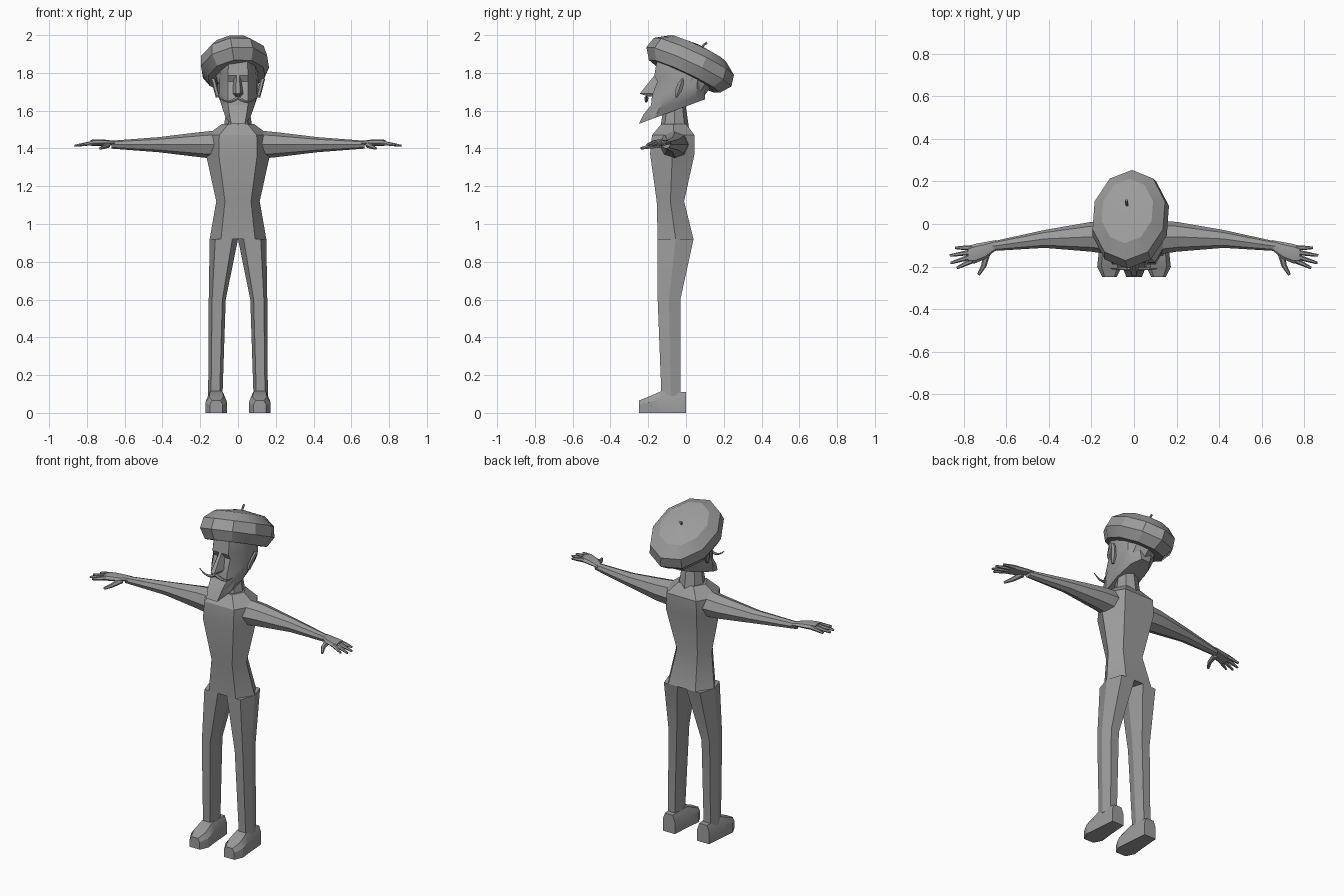
import bpy
import bmesh
from math import sin, cos, pi, tau, radians
from mathutils import Vector, Matrix

cube = bpy.data.objects.get("Cube")
if cube:
    bpy.data.objects.remove(cube, do_unlink=True)

grey = bpy.data.materials.new("plain grey")
grey.use_nodes = True
grey.diffuse_color = (.33, .33, .33, 1)
shader = grey.node_tree.nodes["Principled BSDF"]
shader.inputs["Base Color"].default_value = grey.diffuse_color


def loft(name, rings, mirror=False, matrix=None):
    """Skin a list of equal-sized point rings, capped at both ends."""
    bm = bmesh.new()
    rows = [[bm.verts.new(point) for point in ring] for ring in rings]
    for lower, upper in zip(rows, rows[1:]):
        for i in range(len(lower)):
            bm.faces.new((lower[i - 1], lower[i], upper[i], upper[i - 1]))
    bm.faces.new(rows[0])
    bm.faces.new(rows[-1])
    bmesh.ops.recalc_face_normals(bm, faces=bm.faces)
    for face in bm.faces:
        face.smooth = True
    mesh = bpy.data.meshes.new(name)
    bm.to_mesh(mesh)
    bm.free()
    mesh.set_sharp_from_angle(angle=radians(28))
    mesh.materials.append(grey)
    part = bpy.data.objects.new(name, mesh)
    bpy.context.collection.objects.link(part)
    if matrix:
        part.matrix_world = matrix
    if mirror:
        part.modifiers.new("Mirror", "MIRROR").use_mirror_merge = False


def ellipse(center, across, along, sides):
    """Ring of points spanned by two half-axis vectors."""
    angles = [tau * i / sides for i in range(sides)]
    return [Vector(center) + Vector(across) * cos(a) + Vector(along) * sin(a)
            for a in angles]


def body_ring(z, width, front, back, center=0):
    """Level six-sided ring: flat front and back, pointed sides."""
    flat, middle = width * .6, (front + back) / 2
    return [(center - flat, front, z), (center + flat, front, z),
            (center + width, middle, z), (center + flat, back, z),
            (center - flat, back, z), (center - width, middle, z)]


def limb_ring(x, y, z, radius, flatness):
    """Upright elliptical ring across the arm or palm."""
    return ellipse((x, y, z), (0, radius, 0), (0, 0, radius * flatness), 8)


def tube(name, path, start, end, sides=6, **options):
    """Tube along a path, tapering from the start to the end radius."""
    path = [Vector(point) for point in path]
    last = len(path) - 1
    rings = []
    for i, point in enumerate(path):
        heading = path[min(i + 1, last)] - path[max(i - 1, 0)]
        turn = heading.to_track_quat("Z", "Y")
        radius = start + (end - start) * i / last
        rings.append(ellipse(point, turn @ Vector((radius, 0, 0)),
                             turn @ Vector((0, radius, 0)), sides))
    loft(name, rings, **options)


# Torso, from hips to collar, and neck
loft("torso", [body_ring(.92, .15, -.15, .04),
               body_ring(1.12, .115, -.155, -.01),
               body_ring(1.37, .17, -.19, .045),
               body_ring(1.47, .165, -.18, .045),
               body_ring(1.53, .085, -.13, 0)])
tube("neck", [(0, -.06, 1.48), (0, -.06, 1.65)], .08, .055, sides=8)

# Legs, narrowing to the knee and ankle
loft("leg", [body_ring(.92, .075, -.15, .04, center=.075),
             body_ring(.6, .045, -.15, -.03, center=.11),
             body_ring(.09, .038, -.13, -.03, center=.12)], mirror=True)


# Shoes, skinned from heel to toe
def shoe_ring(y, width, height):
    half = [(width, 0), (width, height * .65), (width * .65, height)]
    outline = half + [(-x, z) for x, z in reversed(half)]
    return [(x + .115, y, z) for x, z in outline]


loft("shoe", [shoe_ring(0, .04, .11), shoe_ring(-.13, .05, .115),
              shoe_ring(-.2, .058, .085), shoe_ring(-.25, .034, .065)], mirror=True)

# Arms and palms
loft("arm", [limb_ring(x, y, 1.42, radius, .95) for x, y, radius in (
    (.1, -.065, .08), (.2, -.06, .07), (.42, -.07, .042), (.67, -.105, .022))],
    mirror=True)
loft("palm", [limb_ring(x, y, 1.43, radius, .4) for x, y, radius in (
    (.65, -.1, .024), (.7, -.125, .04), (.75, -.14, .046), (.78, -.145, .038))],
    mirror=True)

# Fingers fan out from the knuckles; the middle ones are longest
names = ["little_finger", "ring_finger", "middle_finger", "index_finger"]
for i, name in enumerate(names):
    knuckle = Vector((.76, -.112 - .02 * i, 1.43))
    length = .08 + .03 * sin(pi * i / 3)
    reach = Vector((cos(.15 * i), -sin(.15 * i), -.15)) * length
    tube(name, [knuckle, knuckle + reach * .6, knuckle + reach], .013, .006, mirror=True)
tube("thumb", [(.69, -.13, 1.42), (.705, -.195, 1.41), (.73, -.238, 1.4)],
     .018, .007, mirror=True)


# Head: rings tilt up towards the back, from jaw to crown
def head_ring(front_y, front_z, back_z, width):
    front, back = Vector((0, front_y, front_z)), Vector((0, .1, back_z))
    half = [(.5, 0), (.9, .25), (1, .55), (.85, .85), (.4, 1)]
    outline = half + [(-x, t) for x, t in reversed(half)]
    return [front.lerp(back, t) + Vector((x * width, 0, 0)) for x, t in outline]


loft("head", [head_ring(-.25, 1.53, 1.66, .072),
              head_ring(-.225, 1.58, 1.69, .09),
              head_ring(-.185, 1.63, 1.72, .105),
              head_ring(-.18, 1.68, 1.74, .108),
              head_ring(-.152, 1.755, 1.78, .108),
              head_ring(-.168, 1.785, 1.8, .106),
              head_ring(-.155, 1.86, 1.83, .1)])

# Nose: wedge from nostrils to bridge
loft("nose", [[(-width, -.14, z), (width, -.14, z), (width / 3, tip, z), (-width / 3, tip, z)]
              for z, width, tip in ((1.675, .026, -.2), (1.69, .036, -.245),
                                    (1.79, .022, -.165))])

# Ears, leaning out and back
ear_base, ear_top = Vector((.106, -.052, 1.67)), Vector((.132, -.018, 1.77))
loft("ear", [ellipse(ear_base.lerp(ear_top, t), (.012, 0, 0), (0, .006 + .018 * sin(pi * t), 0), 6)
             for t in (0, .35, .75, 1)], mirror=True)

# Moustache: dips outwards, then curls up at the tip
steps = [i / 6 for i in range(7)]
tube("moustache", [(.11 * t, -.21, 1.668 - .02 * sin(pi * t) + .012 * t ** 4) for t in steps],
     .011, .002, mirror=True)

# Beret, tilted back and to its right, on a narrow band
tilt = (Matrix.Translation((-.018, .022, 1.846))
        @ Matrix.Rotation(radians(-9), 4, "Y") @ Matrix.Rotation(radians(-25), 4, "X"))


def beret_ring(radius, z):
    return ellipse((0, 0, z), (0, radius, 0), (radius * .75, 0, 0), 10)


loft("beret", [beret_ring(.25 * cos(a) ** .7, .112 * sin(a))
               for a in map(radians, range(-40, 90, 32))], matrix=tilt)
loft("beret_band", [beret_ring(.14, -.118), beret_ring(.152, -.06)], matrix=tilt)
tube("beret_stem", [(0, .02, .1), (0, .022, .125), (0, .032, .142)], .006, .007, matrix=tilt)
